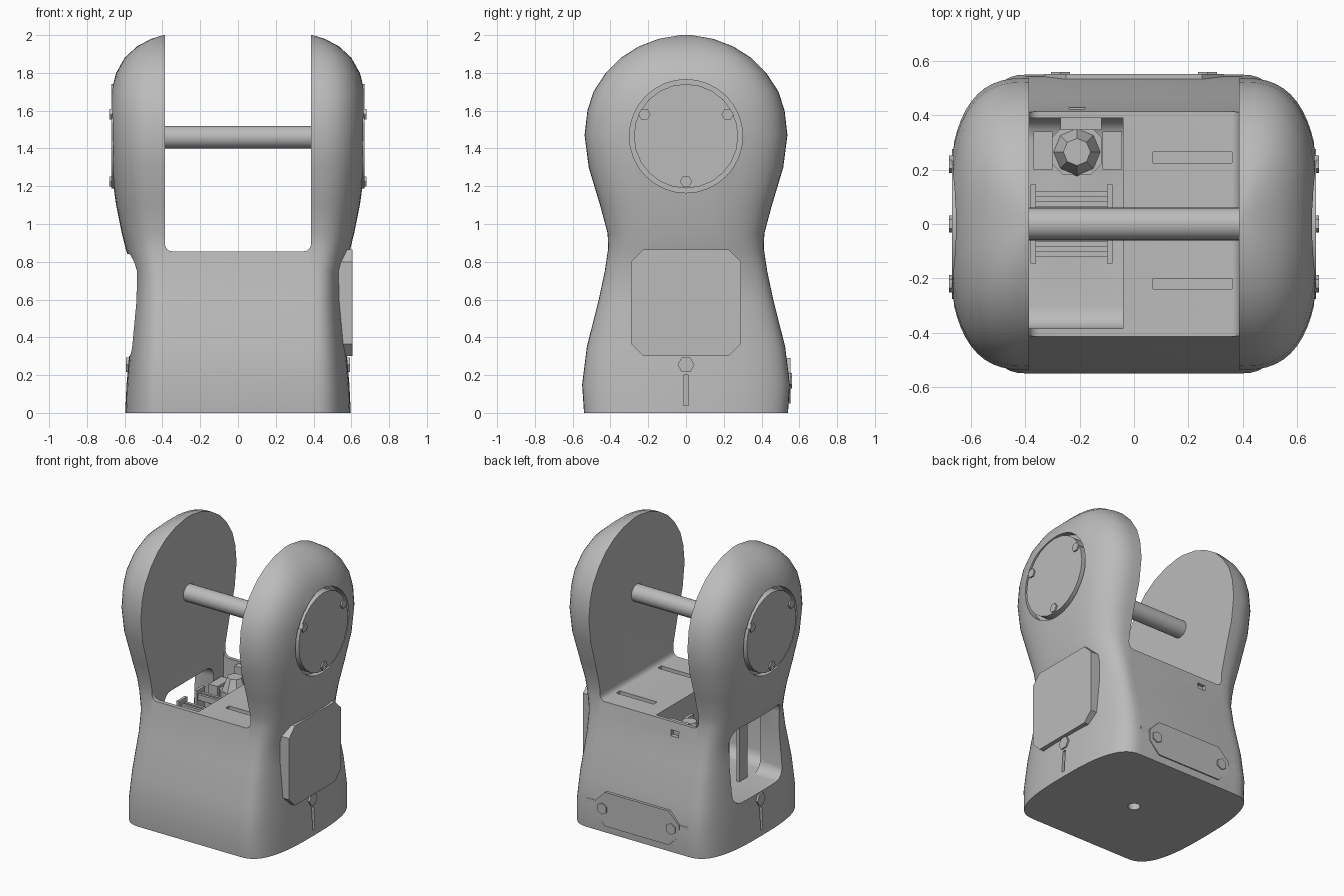
import bpy, bmesh, math
from mathutils import Matrix, Vector

cube = bpy.data.objects.get("Cube")
if cube:
    bpy.data.objects.remove(cube, do_unlink=True)

grey = bpy.data.materials.new("plain grey")
grey.use_nodes = True
grey.diffuse_color = (0.5, 0.5, 0.5, 1)
grey.node_tree.nodes["Principled BSDF"].inputs["Base Color"].default_value = (0.5, 0.5, 0.5, 1)


def finish(name, bm):
    bmesh.ops.recalc_face_normals(bm, faces=bm.faces)
    mesh = bpy.data.meshes.new(name)
    bm.to_mesh(mesh)
    bm.free()
    mesh.materials.append(grey)
    ob = bpy.data.objects.new(name, mesh)
    bpy.context.collection.objects.link(ob)
    return ob


def activate(ob):
    bpy.ops.object.select_all(action='DESELECT')
    ob.select_set(True)
    bpy.context.view_layer.objects.active = ob


def smooth(ob, angle=32):
    activate(ob)
    bpy.ops.object.shade_smooth_by_angle(angle=math.radians(angle))
    return ob


def box(name, lo, hi, axis=None, bevel=0, segments=1, bottom_only=False):
    """Box between two corners; edges running along axis may be bevelled."""
    lo, hi = Vector(lo), Vector(hi)
    bm = bmesh.new()
    bmesh.ops.create_cube(bm, size=1)
    for v in bm.verts:
        v.co = Vector([(lo[i] + hi[i]) / 2 + v.co[i] * (hi[i] - lo[i]) for i in range(3)])
    if bevel:
        edges = [e for e in bm.edges
                 if abs((e.verts[0].co - e.verts[1].co)[axis]) > 1e-4
                 and (not bottom_only or max(v.co.z for v in e.verts) < lo.z + 1e-4)]
        bmesh.ops.bevel(bm, geom=edges, offset=bevel, segments=segments, profile=0.5, affect='EDGES')
    return finish(name, bm)


def rod(name, centre, radius, length, axis='X', sides=32, tip=None):
    bm = bmesh.new()
    turn = {'X': Matrix.Rotation(math.pi / 2, 4, 'Y'),
            'Y': Matrix.Rotation(math.pi / 2, 4, 'X'), 'Z': Matrix()}[axis]
    bmesh.ops.create_cone(bm, cap_ends=True, segments=sides, radius1=radius,
                          radius2=radius if tip is None else tip, depth=length,
                          matrix=Matrix.Translation(centre) @ turn)
    return finish(name, bm)


def cut(ob, cutter):
    activate(ob)
    mod = ob.modifiers.new("cut", 'BOOLEAN')
    mod.operation, mod.solver, mod.object = 'DIFFERENCE', 'EXACT', cutter
    bpy.ops.object.modifier_apply(modifier=mod.name)
    bpy.data.objects.remove(cutter, do_unlink=True)


# Body and both arms: lofted sections (height, half width, half depth)
INNER = 0.387
PROFILE = [(0, .597, .54), (.15, .59, .55), (.35, .572, .525), (.6, .553, .462),
           (.75, .555, .43), (.87, .595, .412), (.95, .615, .415), (1.1, .645, .455),
           (1.3, .675, .515), (1.47, .685, .537), (1.6, .683, .522), (1.7, .673, .49),
           (1.8, .645, .425), (1.88, .6, .345), (1.94, .535, .25), (1.98, .46, .145),
           (2, .395, .03)]


def section(z, hx, hy, steps=14, power=.72):
    quarter = []
    for i in range(steps + 1):
        a = math.pi / 2 * i / steps
        c, s = max(math.cos(a), 0) ** power, math.sin(a) ** power
        quarter.append((INNER + (hx - INNER) * c, hy * s))
    back = quarter + [(-x, y) for x, y in reversed(quarter)]
    return [(x, y, z) for x, y in back] + [(x, -y, z) for x, y in reversed(back[1:-1])]


bm = bmesh.new()
rings = [[bm.verts.new(p) for p in section(*row)] for row in PROFILE]
for a, b in zip(rings, rings[1:]):
    for i in range(len(a)):
        j = (i + 1) % len(a)
        bm.faces.new((a[i], a[j], b[j], b[i]))
bm.faces.new(rings[0])
bm.faces.new(rings[-1])
body = finish("forked_body", bm)

# Gap between the arms, side opening and inner pocket
cut(body, box("gap", (-INNER, -1, .855), (INNER, 1, 2.2), 1, .04, 4, True))
cut(body, box("pocket", (-.387, -.385, .3), (-.04, .39, 1.0), 0, .08, 4, True))
cut(body, box("side_opening", (-.8, -.28, .3), (-.3, .28, .84), 0, .08, 4))
# Shallow slots in the deck, a vent in the back and a hole below
for y in (-.22, .245):
    cut(body, box("slot", (.07, y - .02, .82), (.36, y + .02, .95)))
cut(body, box("vent", (-.24, .4, .76), (-.18, .6, .8)))
cut(body, rod("base_hole", (0, 0, 0), .04, .2, 'Z', 16))
# Round recesses on the outside of the arms, and grooves at the foot
for s in (-1, 1):
    cut(body, rod("recess", (s * .73, 0, 1.465), .3, .24, 'X', 32))
    cut(body, box("groove", (s * .6 - .03, -.012, .04), (s * .6 + .03, .012, .2)))
smooth(body)

# Axle and arm caps with their screws
smooth(rod("axle", (0, 0, 1.46), .06, .79))
for s, side in ((1, "left"), (-1, "right")):
    smooth(rod(side + "_cap", (s * .63, 0, 1.465), .276, .08, 'X', 24))
    for k, (y, z) in enumerate(((-.22, 1.58), (.22, 1.58), (0, 1.225))):
        rod(f"{side}_cap_screw_{k}", (s * .64, y, z), .032, .08, 'X', 6)
    rod(side + "_foot_screw", (s * .568, 0, .255), .045, .05, 'X', 6)

# Cover plate on the left side with clipped corners and an inset rim
bm = bmesh.new()
plate = box("side_cover", (.5, -.29, .3), (.605, .29, .865), 0, .065)
bm.from_mesh(plate.data)
outer = max(bm.faces, key=lambda f: f.calc_center_median().x)
bmesh.ops.inset_region(bm, faces=[outer], thickness=.02, depth=0)
bm.to_mesh(plate.data)
bm.free()

# Back panel with a screw at each end
box("back_panel", (-.33, .48, .05), (.33, .552, .29), 1, .08)
for s in (-1, 1):
    rod("back_screw", (s * .27, .545, .17), .04, .03, 'Y', 6)
    box("back_clip", (s * .36 - .04, .48, .13), (s * .36 + .04, .545, .21))

# Motor inside the pocket
box("motor_body", (-.3, .18, .29), (-.12, .36, .72), 2, .04)
rod("motor_top", (-.21, .265, .76), .09, .1, 'Z', 8, .05)
for x in (-.335, -.08):
    box("motor_ear", (x - .035, .2, .6), (x + .035, .34, .74))
box("motor_clip", (-.27, .345, .7), (-.12, .39, .84))

# Bracket bars either side of the axle line
for s in (-1, 1):
    for y in (.075, .11):
        box("bracket_bar", (-.375, s * y - .01, .68), (-.085, s * y + .01, .72))
    for x in (-.37, -.09):
        box("bracket_post", (x - .01, s * .1 - .045, .29), (x + .01, s * .1 + .045, .75))
